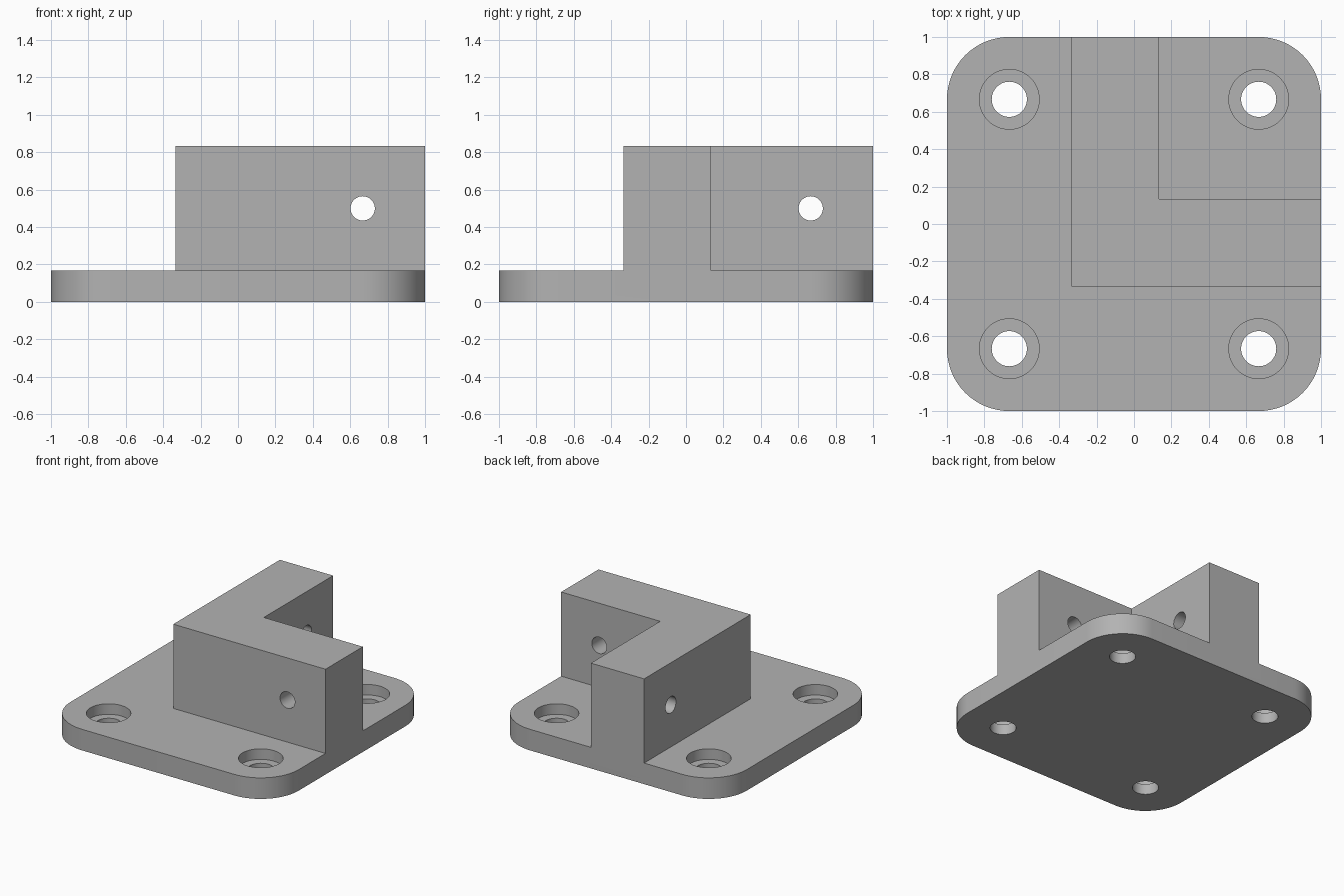
import bpy, bmesh, math
from mathutils import Matrix

if "Cube" in bpy.data.objects:
    bpy.data.objects.remove(bpy.data.objects["Cube"], do_unlink=True)

THIRD = 1 / 3
PLATE_TOP = 1 / 6
BLOCK_TOP = 5 / 6
BORE_FLOOR = PLATE_TOP / 2
HOLE = 2 / 3
INNER = 0.133

grey = bpy.data.materials.new("plain grey")
grey.use_nodes = True
colour = (0.45, 0.45, 0.45, 1)
grey.diffuse_color = colour
grey.node_tree.nodes["Principled BSDF"].inputs["Base Color"].default_value = colour


def make_object(name, bm):
    bmesh.ops.recalc_face_normals(bm, faces=bm.faces)
    mesh = bpy.data.meshes.new(name)
    bm.to_mesh(mesh)
    bm.free()
    mesh.materials.append(grey)
    obj = bpy.data.objects.new(name, mesh)
    bpy.context.collection.objects.link(obj)
    return obj


def prism(name, outline, bottom, top):
    bm = bmesh.new()
    face = bm.faces.new([bm.verts.new((x, y, bottom)) for x, y in outline])
    raised = bmesh.ops.extrude_face_region(bm, geom=[face])["geom"]
    verts = [v for v in raised if isinstance(v, bmesh.types.BMVert)]
    bmesh.ops.translate(bm, verts=verts, vec=(0, 0, top - bottom))
    return make_object(name, bm)


def cutter(name, radius, length, centre, turn=Matrix()):
    bm = bmesh.new()
    bmesh.ops.create_cone(bm, cap_ends=True, segments=48, radius1=radius, radius2=radius,
                          depth=length, matrix=Matrix.Translation(centre) @ turn)
    obj = make_object(name, bm)
    obj.hide_render = True
    return obj


def combine(target, tool, operation):
    mod = target.modifiers.new(operation.lower(), "BOOLEAN")
    mod.operation = operation
    mod.solver = "EXACT"
    mod.object = tool
    bpy.context.view_layer.objects.active = target
    bpy.ops.object.modifier_apply(modifier=mod.name)
    bpy.data.objects.remove(tool, do_unlink=True)


# Rounded base plate
outline = []
for corner, (sx, sy) in enumerate([(1, 1), (-1, 1), (-1, -1), (1, -1)]):
    for step in range(17):
        a = math.pi / 2 * (corner + step / 16)
        outline.append((sx * HOLE + THIRD * math.cos(a), sy * HOLE + THIRD * math.sin(a)))
bracket = prism("corner_bracket", outline, 0, PLATE_TOP)

# L-shaped upright, flush with the plate at the back and left edges
ell = [(-THIRD, -THIRD), (1, -THIRD), (1, INNER), (INNER, INNER), (INNER, 1), (-THIRD, 1)]
combine(bracket, prism("upright", ell, PLATE_TOP / 4, BLOCK_TOP), "UNION")

# Counterbored mounting holes
for x in (-HOLE, HOLE):
    for y in (-HOLE, HOLE):
        combine(bracket, cutter("screw_hole", 0.094, 1, (x, y, 0)), "DIFFERENCE")
        combine(bracket, cutter("counterbore", 0.16, 0.2, (x, y, BORE_FLOOR + 0.1)), "DIFFERENCE")

# Cross holes through both arms
for axis, centre in (("X", (HOLE, 0, 0.5)), ("Y", (0, HOLE, 0.5))):
    turn = Matrix.Rotation(math.pi / 2, 4, axis)
    combine(bracket, cutter("cross_hole", 0.065, 1, centre, turn), "DIFFERENCE")

# Smooth the curved walls only
bpy.ops.object.select_all(action="DESELECT")
bracket.select_set(True)
bpy.context.view_layer.objects.active = bracket
bpy.ops.object.shade_smooth_by_angle(angle=math.radians(30))
